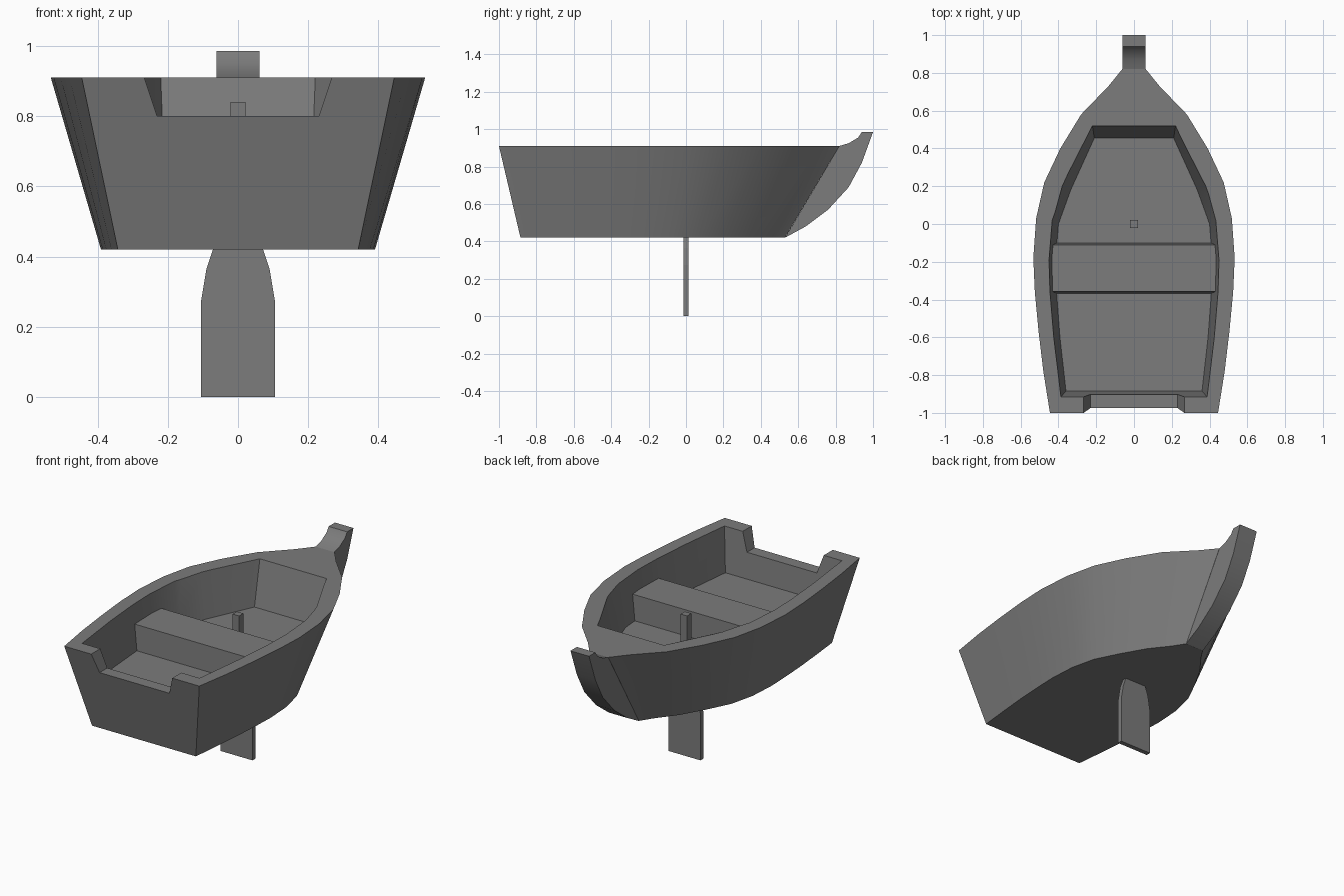
import bpy, bmesh
from mathutils import Vector

cube = bpy.data.objects.get("Cube")
if cube:
    bpy.data.objects.remove(cube)

RIM, KEEL, FLOOR = 0.91, 0.42, 0.65

grey = bpy.data.materials.new("weathered grey")
grey.use_nodes = True
colour = (0.2, 0.2, 0.2, 1)
grey.diffuse_color = colour
grey.node_tree.nodes["Principled BSDF"].inputs["Base Color"].default_value = colour


def loft(name, ring_a, ring_b):
    """Closed solid between two matching rings of points."""
    bm = bmesh.new()
    a = [bm.verts.new(p) for p in ring_a]
    b = [bm.verts.new(p) for p in ring_b]
    bm.faces.new(a)
    bm.faces.new(b)
    n = len(a)
    for i in range(n):
        j = (i + 1) % n
        bm.faces.new((a[i], a[j], b[j], b[i]))
    bmesh.ops.recalc_face_normals(bm, faces=bm.faces)
    mesh = bpy.data.meshes.new(name)
    bm.to_mesh(mesh)
    bm.free()
    obj = bpy.data.objects.new(name, mesh)
    mesh.materials.append(grey)
    bpy.context.collection.objects.link(obj)
    return obj


def plan(half, z):
    """Mirror a half outline of (x, y) into a full ring at height z."""
    return [Vector((x, y, z)) for x, y in half] + [Vector((-x, y, z)) for x, y in reversed(half)]


def extend(low, high, t):
    return [p.lerp(q, t) for p, q in zip(low, high)]


def rect(w, y0, y1, z):
    return plan([(w, y0), (w, y1)], z)


def activate(obj):
    bpy.ops.object.select_all(action='DESELECT')
    obj.select_set(True)
    bpy.context.view_layer.objects.active = obj


def cut(obj, cutter):
    mod = obj.modifiers.new("cut", 'BOOLEAN')
    mod.operation = 'DIFFERENCE'
    mod.solver = 'EXACT'
    mod.object = cutter
    activate(obj)
    bpy.ops.object.modifier_apply(modifier=mod.name)
    bpy.data.objects.remove(cutter)


def smooth(obj):
    activate(obj)
    bpy.ops.object.shade_smooth_by_angle(angle=0.52)


# Hull: flared sides from the flat bottom up to the rim
stations = [(.445, .342, -1), (.48, .36, -.78), (.505, .375, -.57), (.525, .385, -.36),
            (.533, .39, -.18), (.518, .38, .03), (.475, .345, .22), (.39, .275, .4),
            (.28, .195, .58), (.135, .105, .73), (.062, .06, .82)]
top = plan([(x, y) for x, _, y in stations], RIM)
bottom = plan([(x, -.885 + (y + 1) * .777) for _, x, y in stations], KEEL)
hull = loft("hull", bottom, top)

# Hollow interior
well_top = plan([(.387, -.915), (.425, -.6), (.445, -.36), (.45, -.19),
                 (.433, .02), (.38, .2), (.22, .52)], RIM)
well_floor = plan([(.36, -.885), (.392, -.6), (.41, -.36), (.415, -.19),
                   (.4, .0), (.335, .18), (.21, .455)], FLOOR)
cut(hull, loft("well_cutter", well_floor, extend(well_floor, well_top, 1.3)))

# Notch in the transom
notch_low = rect(.23, -1.2, -.8, .8)
notch_rim = rect(.267, -1.2, -.8, RIM)
cut(hull, loft("notch_cutter", notch_low, extend(notch_low, notch_rim, 1.5)))
smooth(hull)

# Curved stem post at the bow
stem_profile = [(.53, .42), (.64, .48), (.76, .57), (.87, .69), (.94, .82), (1, .985),
                (.94, .985), (.92, .955), (.87, .925), (.82, .91)]
stem = loft("stem_post", [(-.061, y, z) for y, z in stem_profile],
            [(.061, y, z) for y, z in stem_profile])
smooth(stem)

# Bench across the middle
loft("bench", rect(.42, -.368, -.1, FLOOR - .02), rect(.435, -.358, -.11, .8))

# Board below the hull and its square handle above the floor
half_board = [(.105, 0), (.105, .275), (.09, .365), (.068, .43)]
board = half_board + [(-x, z) for x, z in reversed(half_board)]
loft("centre_board", [(x, -.014, z) for x, z in board], [(x, .014, z) for x, z in board])
loft("board_handle", rect(.021, -.02, .02, FLOOR - .02), rect(.021, -.02, .02, .84))
